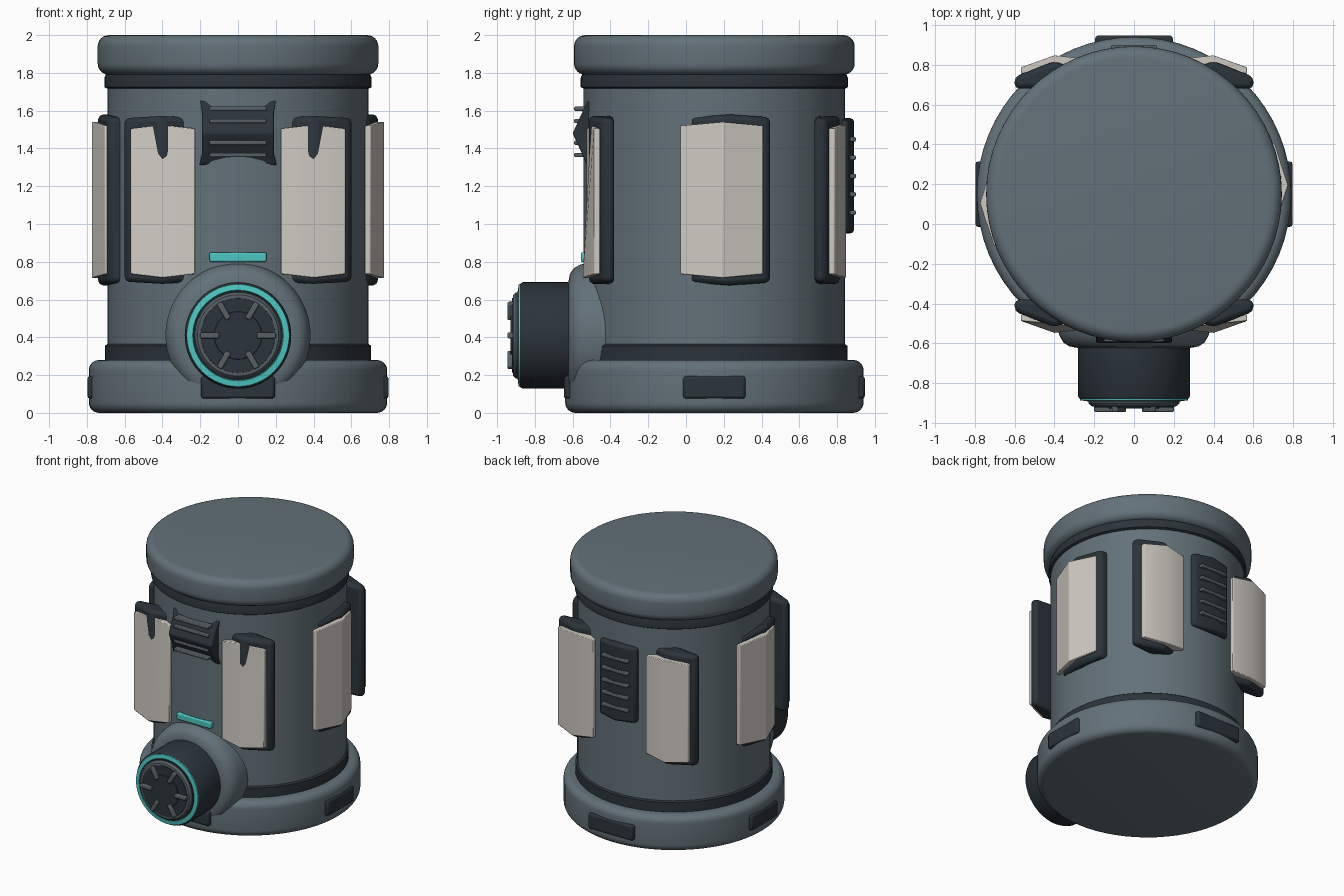
import bpy, bmesh, math
from mathutils import Vector

if "Cube" in bpy.data.objects:
    bpy.data.objects.remove(bpy.data.objects["Cube"])

CY = 0.15          # y of the main drum axis
NZ = 0.41          # height of the nozzle axis


def mat(name, rgb):
    m = bpy.data.materials.new(name)
    m.diffuse_color = (*rgb, 1)
    m.use_nodes = True
    m.node_tree.nodes["Principled BSDF"].inputs["Base Color"].default_value = m.diffuse_color
    return m


GREY = mat("slate grey", (0.125, 0.165, 0.19))
DARK = mat("dark navy", (0.024, 0.034, 0.043))
IVORY = mat("ivory", (0.62, 0.59, 0.54))
CYAN = mat("cyan", (0.075, 0.57, 0.54))
STEEL = mat("steel", (0.095, 0.115, 0.13))


def finish(name, bm, mats, bevel=0, segs=2):
    bmesh.ops.recalc_face_normals(bm, faces=bm.faces)
    me = bpy.data.meshes.new(name)
    bm.to_mesh(me)
    bm.free()
    for m in mats:
        me.materials.append(m)
    ob = bpy.data.objects.new(name, me)
    bpy.context.collection.objects.link(ob)
    if bevel:
        b = ob.modifiers.new("bevel", 'BEVEL')
        b.width, b.segments, b.limit_method = bevel, segs, 'ANGLE'
    bpy.ops.object.select_all(action='DESELECT')
    ob.select_set(True)
    bpy.context.view_layer.objects.active = ob
    bpy.ops.object.shade_smooth_by_angle(angle=math.radians(35))
    return ob


def lathe(name, profile, m, forward=False, n=64):
    """Revolve (radius, height) points about the drum axis, or (radius, -y) about the nozzle axis."""
    bm = bmesh.new()
    rings = []
    for r, h in profile:
        ring = []
        for i in range(n):
            a = 2 * math.pi * i / n
            c, s = r * math.cos(a), r * math.sin(a)
            ring.append(bm.verts.new((c, -h, NZ + s) if forward else (c, CY + s, h)))
        rings.append(ring)
    for a, b in zip(rings, rings[1:]):
        for i in range(n):
            bm.faces.new((a[i], a[(i + 1) % n], b[(i + 1) % n], b[i]))
    bm.faces.new(rings[0])
    bm.faces.new(rings[-1])
    return finish(name, bm, [m])


def rounded(r, z0, z1, b):
    """Drum profile with rounded rims."""
    arc = [(math.sin(t * math.pi / 12) * b, math.cos(t * math.pi / 12) * b) for t in range(7)]
    top = [(r - b + s, z1 - b + c) for s, c in arc]
    return [(x, z0 + z1 - z) for x, z in top] + top[::-1]


def frame(ox, oy, t, n):
    """Map (across, out, z) to world space."""
    return lambda u, d, z: Vector((ox + t[0] * u + n[0] * d, oy + t[1] * u + n[1] * d, z))


def box(name, f, u, d, z, m, bevel=0.0):
    bm = bmesh.new()
    v = [bm.verts.new(f(a, b, c)) for a in u for b in d for c in z]
    for q in ((0, 1, 3, 2), (4, 5, 7, 6), (0, 1, 5, 4), (2, 3, 7, 6), (0, 2, 6, 4), (1, 3, 7, 5)):
        bm.faces.new([v[i] for i in q])
    return finish(name, bm, [m], bevel)


def folded(name, f, us, outs, z0, z1, lift, backs, mats, top_ridge=None, bevel=0.0):
    """Vertical plate creased down its middle column; back faces take the last material."""
    bm = bmesh.new()
    front, back = [], []
    for i in range(3):
        k = lift if i == 1 else 0
        top = top_ridge if i == 1 and top_ridge else outs[i]
        front.append([bm.verts.new(f(us[i], outs[i], z0 - k)), bm.verts.new(f(us[i], top, z1 + k))])
        back.append([bm.verts.new(f(us[i], backs[i], z0 - k)), bm.verts.new(f(us[i], backs[i], z1 + k))])
    for i in range(2):
        a, b, c, d = front[i], front[i + 1], back[i], back[i + 1]
        bm.faces.new((a[0], b[0], b[1], a[1]))
        bm.faces.new((c[0], d[0], d[1], c[1])).material_index = len(mats) - 1
        for k in (0, 1):
            bm.faces.new((a[k], b[k], d[k], c[k]))
    for i in (0, 2):
        bm.faces.new((front[i][0], front[i][1], back[i][1], back[i][0]))
    return finish(name, bm, mats, bevel)


# Main drum, rims and dark bands
lathe("base", rounded(0.79, 0, 0.28, 0.055), GREY)
lathe("drum", [(0.692, 0.2), (0.692, 1.85)], GREY)
lathe("lower_band", [(0.705, 0.25), (0.705, 0.355), (0.69, 0.365)], DARK)
lathe("upper_band", [(0.69, 1.715), (0.708, 1.725), (0.708, 1.77), (0.69, 1.82)], DARK)
lathe("cap", rounded(0.743, 1.79, 2.0, 0.06), GREY)

# Diagonal armour panels, front pair and back pair
for n, oy, label in (((0, -1), 0, "front"), ((0, 1), 0.3, "back")):
    for s in (1, -1):
        f = frame(0.4 * s, oy, (s, 0), n)
        side = "right" if s > 0 else "left"
        folded(f"{label}_{side}_panel_backing", f, (-0.19, 0, 0.2), (0.45, 0.518, 0.44),
               0.695, 1.56, 0.012, (0.38, 0.38, 0.38), [DARK], bevel=0.025)
        folded(f"{label}_{side}_panel", f, (-0.172, 0, 0.168), (0.528, 0.547, 0.487),
               0.735, 1.505, 0.02, (0.44, 0.48, 0.455), [IVORY, DARK],
               top_ridge=0.503 if label == "front" else None, bevel=0.005)

# Side armour panels
for s in (1, -1):
    f = frame(0, CY, (0, s), (s, 0))
    side = "right" if s > 0 else "left"
    folded(f"{side}_side_panel_backing", f, (-0.125, 0.08, 0.295), (0.69, 0.74, 0.685),
           0.69, 1.565, 0.015, (0.58, 0.6, 0.58), [DARK], bevel=0.025)
    folded(f"{side}_side_panel", f, (-0.18, 0.045, 0.258), (0.702, 0.775, 0.705),
           0.735, 1.52, 0.02, (0.67, 0.72, 0.67), [IVORY, DARK], bevel=0.005)

# Small vents around the base
for label, t, n, w in (("right", (0, 1), (1, 0), 0.165), ("left", (0, 1), (-1, 0), 0.165),
                       ("back", (1, 0), (0, 1), 0.195), ("front", (1, 0), (0, -1), 0.195)):
    box(f"base_vent_{label}", frame(0, CY, t, n), (-w, w), (0.7, 0.797), (0.075, 0.195), DARK, 0.015)

# Front upper grille: profile of (height, out, half width), folded on a level crease
bm = bmesh.new()
rows = []
for z, d, w in ((1.31, 0.525, 0.205), (1.37, 0.55, 0.19), (1.48, 0.6, 0.19), (1.59, 0.55, 0.19), (1.655, 0.52, 0.2)):
    pinch = 0.018 if z in (1.31, 1.655) else 0
    inward = pinch if z < 1.48 else -pinch
    rows.append([bm.verts.new((x * w, -y, z + (inward if abs(x) < 0.9 else 0)))
                 for x, y in ((-1, 0.45), (-1, d), (-0.7, d), (0.7, d), (1, d), (1, 0.45))])
for a, b in zip(rows, rows[1:]):
    for i in range(6):
        bm.faces.new((a[i], a[(i + 1) % 6], b[(i + 1) % 6], b[i]))
bm.faces.new(rows[0])
bm.faces.new(rows[-1])
finish("front_grille", bm, [DARK], 0.008)
f = frame(0, 0, (1, 0), (0, -1))
for i, z in enumerate((1.365, 1.43, 1.545, 1.61)):
    box(f"front_grille_bar_{i + 1}", f, (-0.15, 0.15), (0.53, 0.592), (z - 0.011, z + 0.011), STEEL, 0.006)

# Back grille with five bars
f = frame(0, 0, (1, 0), (0, 1))
folded("back_grille", f, (-0.16, 0, 0.16), (0.858, 0.89, 0.858), 0.96, 1.55, 0.01,
       (0.75, 0.75, 0.75), [DARK], bevel=0.02)
for i in range(5):
    z = 1.06 + 0.097 * i
    box(f"back_grille_bar_{i + 1}", f, (-0.115, 0.115), (0.86, 0.899), (z - 0.012, z + 0.012), STEEL, 0.006)

# Indicator strip above the nozzle
box("indicator_strip", frame(0, 0, (1, 0), (0, -1)), (-0.15, 0.15), (0.5, 0.557), (0.8, 0.85), CYAN, 0.008)

# Nozzle: collar, barrel, glowing ring, face and spokes
lathe("nozzle_collar", [(0.384, 0.42), (0.384, 0.52), (0.375, 0.56), (0.355, 0.595), (0.325, 0.615),
                        (0.285, 0.622)], GREY, True)
lathe("nozzle_barrel", [(0.278, 0.55), (0.282, 0.57), (0.282, 0.865), (0.272, 0.88)], DARK, True)
lathe("nozzle_glow_ring", [(0.274, 0.87), (0.27, 0.886), (0.24, 0.89), (0.232, 0.87)], CYAN, True)
lathe("nozzle_rim_shadow", [(0.236, 0.87), (0.236, 0.892)], DARK, True)
lathe("nozzle_rim", [(0.228, 0.87), (0.228, 0.9), (0.215, 0.915), (0.2, 0.917)], STEEL, True)
lathe("nozzle_face", [(0.2, 0.9), (0.197, 0.921)], DARK, True)
lathe("nozzle_hub", [(0.13, 0.91), (0.125, 0.928)], DARK, True)
for i in range(6):
    a = i * math.pi / 3
    c, s = math.cos(a), math.sin(a)

    def spoke(u, d, z, c=c, s=s):
        return Vector((c * u - s * z, -d, NZ + s * u + c * z))
    box(f"nozzle_spoke_{i + 1}", spoke, (0.1, 0.2), (0.91, 0.945), (-0.016, 0.016), STEEL, 0.007)
